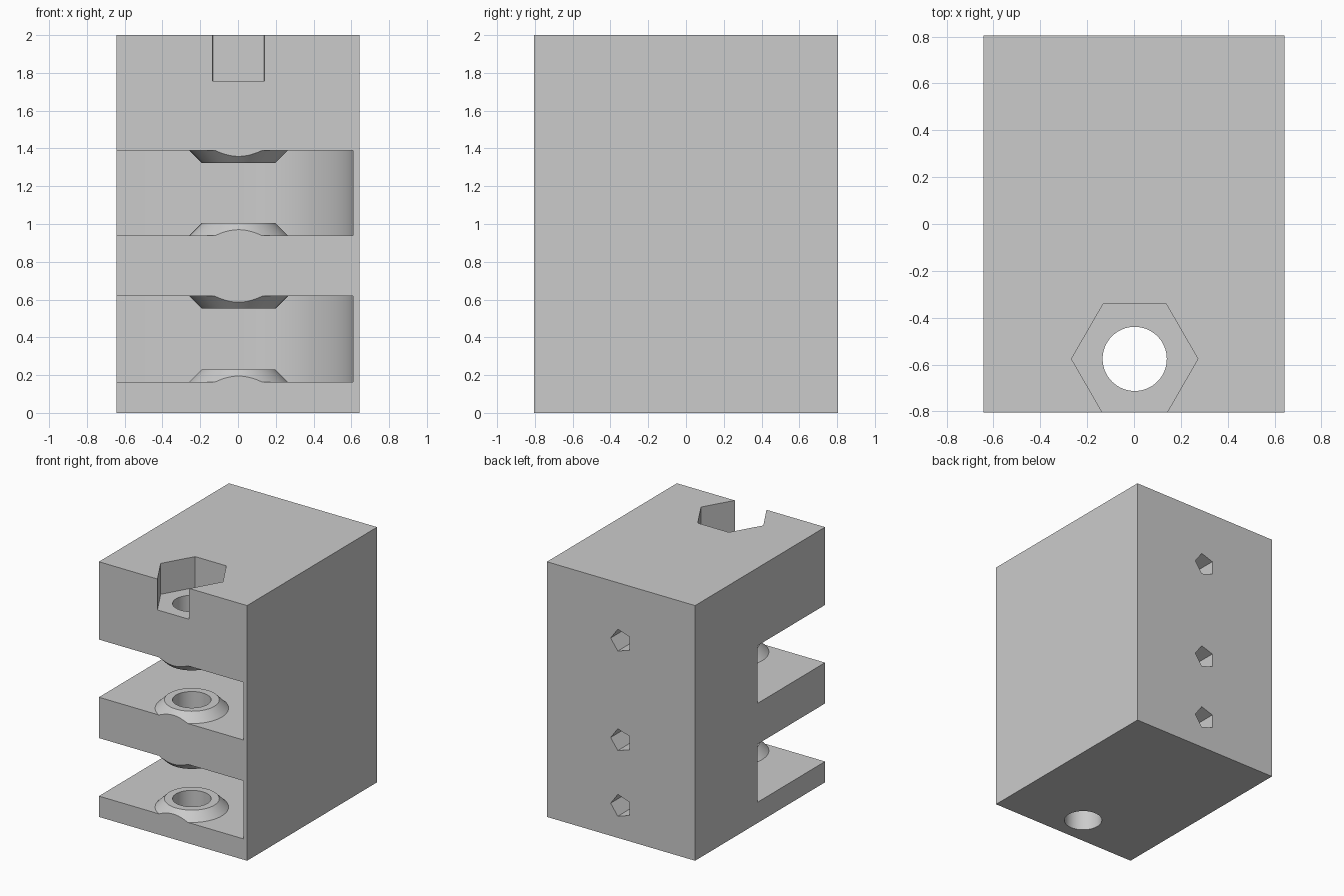
import bpy, bmesh
from math import cos, sin, pi, radians
from mathutils import Matrix, Vector

if "Cube" in bpy.data.objects:
    bpy.data.objects.remove(bpy.data.objects["Cube"], do_unlink=True)

W, D, H = 1.285, 1.61, 2.0          # block size
CX, CY = 0.003, -0.576              # bolt axis
SLOTS = [(0.163, 0.618), (0.938, 1.39)]
SCREW_HEIGHTS = [0.255, 0.77, 1.55]

grey = bpy.data.materials.new("plain grey")
grey.use_nodes = True
grey.diffuse_color = (0.6, 0.6, 0.6, 1)
grey.node_tree.nodes["Principled BSDF"].inputs["Base Color"].default_value = (0.6, 0.6, 0.6, 1)


def make_object(name, bm):
    bmesh.ops.recalc_face_normals(bm, faces=bm.faces[:])
    mesh = bpy.data.meshes.new(name)
    bm.to_mesh(mesh)
    bm.free()
    mesh.materials.append(grey)
    obj = bpy.data.objects.new(name, mesh)
    bpy.context.collection.objects.link(obj)
    return obj


def prism(name, outline, z0, z1):
    """Extrude a flat outline from z0 to z1."""
    bm = bmesh.new()
    face = bm.faces.new([bm.verts.new((x, y, z0)) for x, y in outline])
    new = bmesh.ops.extrude_face_region(bm, geom=[face])["geom"]
    bmesh.ops.translate(bm, vec=(0, 0, z1 - z0),
                        verts=[v for v in new if isinstance(v, bmesh.types.BMVert)])
    return make_object(name, bm)


def ring(radius, sides, cx=CX, cy=CY):
    return [(cx + radius * cos(2 * pi * i / sides), cy + radius * sin(2 * pi * i / sides))
            for i in range(sides)]


def cone(name, r0, r1, z0, z1):
    bm = bmesh.new()
    bmesh.ops.create_cone(bm, cap_ends=True, segments=64, radius1=r0, radius2=r1, depth=z1 - z0,
                          matrix=Matrix.Translation((CX, CY, (z0 + z1) / 2)))
    return make_object(name, bm)


def cut(target, cutter):
    mod = target.modifiers.new("cut", 'BOOLEAN')
    mod.operation, mod.solver, mod.object = 'DIFFERENCE', 'EXACT', cutter
    with bpy.context.temp_override(object=target, active_object=target):
        bpy.ops.object.modifier_apply(modifier=mod.name)
    bpy.data.objects.remove(cutter, do_unlink=True)


# Main block
block = prism("hinge_block", [(-W/2, -D/2), (W/2, -D/2), (W/2, D/2), (-W/2, D/2)], 0, H)

# Knuckle slots, open to the front and one side, with conical bosses left standing
R = 0.607
arc = [(CX + R * cos(a), CY + R * sin(a)) for a in (pi / 2 * i / 16 for i in range(17))]
outline = [(CX + R, -1)] + arc + [(-1, CY + R), (-1, -1)]
RISE, TIP, SINK = 0.066, 0.195, 0.03
for z0, z1 in SLOTS:
    slot = prism("slot_cutter", outline, z0, z1)
    cut(slot, cone("lower_boss", TIP + RISE + SINK, TIP, z0 - SINK, z0 + RISE))
    cut(slot, cone("upper_boss", TIP, TIP + RISE + SINK, z1 - RISE, z1 + SINK))
    cut(block, slot)

# Bolt hole and hexagonal nut recess
cut(block, prism("bolt_hole_cutter", ring(0.137, 64), -0.1, H + 0.1))
cut(block, prism("nut_recess_cutter", ring(0.27, 6), 1.758, H + 0.1))

# Five-sided screw holes in the back
for z in SCREW_HEIGHTS:
    hole = prism("screw_hole_cutter", ring(0.09, 5, 0, 0), -0.1, 0.6)
    hole.data.transform(Matrix.Translation((0, D/2, z)) @ Matrix.Rotation(radians(90), 4, 'X'))
    cut(block, hole)

# Smooth round walls, sharp edges elsewhere
bpy.ops.object.select_all(action='DESELECT')
block.select_set(True)
bpy.context.view_layer.objects.active = block
bpy.ops.object.shade_smooth_by_angle(angle=radians(30))
